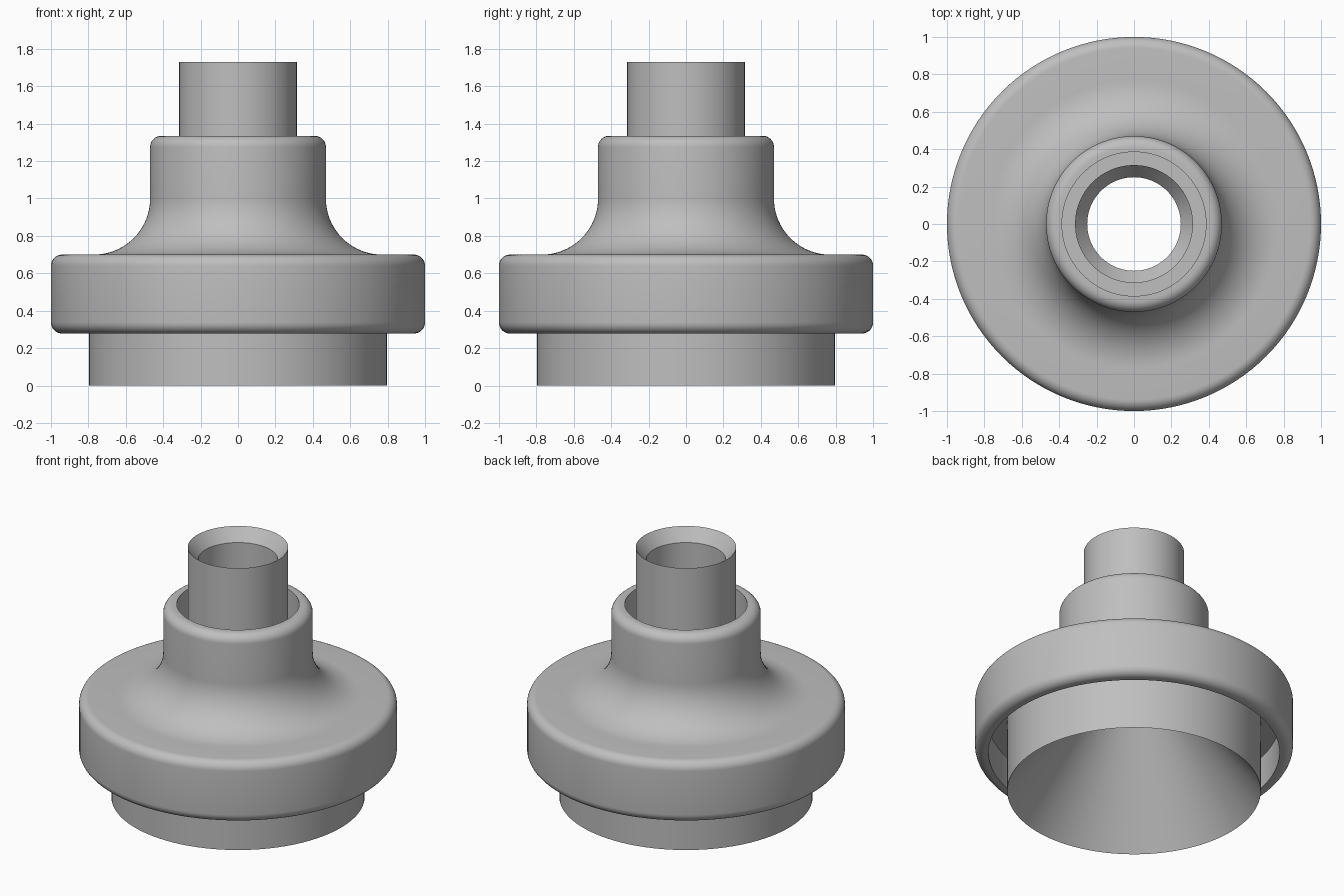
import bpy, bmesh
from math import sin, cos, pi, radians
from mathutils import Vector

cube = bpy.data.objects.get("Cube")
if cube:
    bpy.data.objects.remove(cube, do_unlink=True)

SEGMENTS = 128

grey = bpy.data.materials.new("plain_grey")
grey.use_nodes = True
colour = (0.52, 0.52, 0.52, 1)
grey.diffuse_color = colour
grey.node_tree.nodes["Principled BSDF"].inputs["Base Color"].default_value = colour


def arc(cx, cz, r, start, end, steps=8):
    """Points of a circular arc in the radius/height plane, angles in degrees."""
    angles = [radians(start + (end - start) * i / steps) for i in range(steps + 1)]
    return [(cx + r * cos(a), cz + r * sin(a)) for a in angles]


def lathe(name, profile):
    """Revolve a closed profile of (radius, height) points around z."""
    bm = bmesh.new()
    rings = []
    for i in range(SEGMENTS):
        a = 2 * pi * i / SEGMENTS
        rings.append([bm.verts.new(Vector((r * cos(a), r * sin(a), z))) for r, z in profile])
    n = len(profile)
    for i, ring in enumerate(rings):
        following = rings[(i + 1) % SEGMENTS]
        for j in range(n):
            k = (j + 1) % n
            bm.faces.new((ring[j], following[j], following[k], ring[k]))
    bmesh.ops.recalc_face_normals(bm, faces=bm.faces)
    mesh = bpy.data.meshes.new(name)
    bm.to_mesh(mesh)
    bm.free()
    mesh.materials.append(grey)
    obj = bpy.data.objects.new(name, mesh)
    bpy.context.collection.objects.link(obj)
    bpy.ops.object.select_all(action="DESELECT")
    obj.select_set(True)
    bpy.context.view_layer.objects.active = obj
    bpy.ops.object.shade_smooth_by_angle(angle=radians(25))
    return obj


# Bore: funnel at the bottom, straight passage, countersunk mouth
bore = [(0.797, 0), (0.25, 0.74), (0.25, 1.645), (0.315, 1.73)]
# Groove between the spout and the collar
upper_groove = [(0.315, 1.0), (0.385, 1.0), (0.385, 1.335)]
# Collar with rounded lip, sweeping out into the flange
collar = arc(0.41, 1.275, 0.06, 90, 0) + arc(0.77, 1.0, 0.3, 180, 270, 20)
# Wide flange with rounded rims
flange = arc(0.94, 0.64, 0.06, 90, 0) + arc(0.94, 0.338, 0.06, 0, -90)
# Groove between the flange and the skirt
lower_groove = [(0.915, 0.278), (0.915, 0.5), (0.797, 0.5)]

lathe("flanged_fitting", bore + upper_groove + collar + flange + lower_groove)
